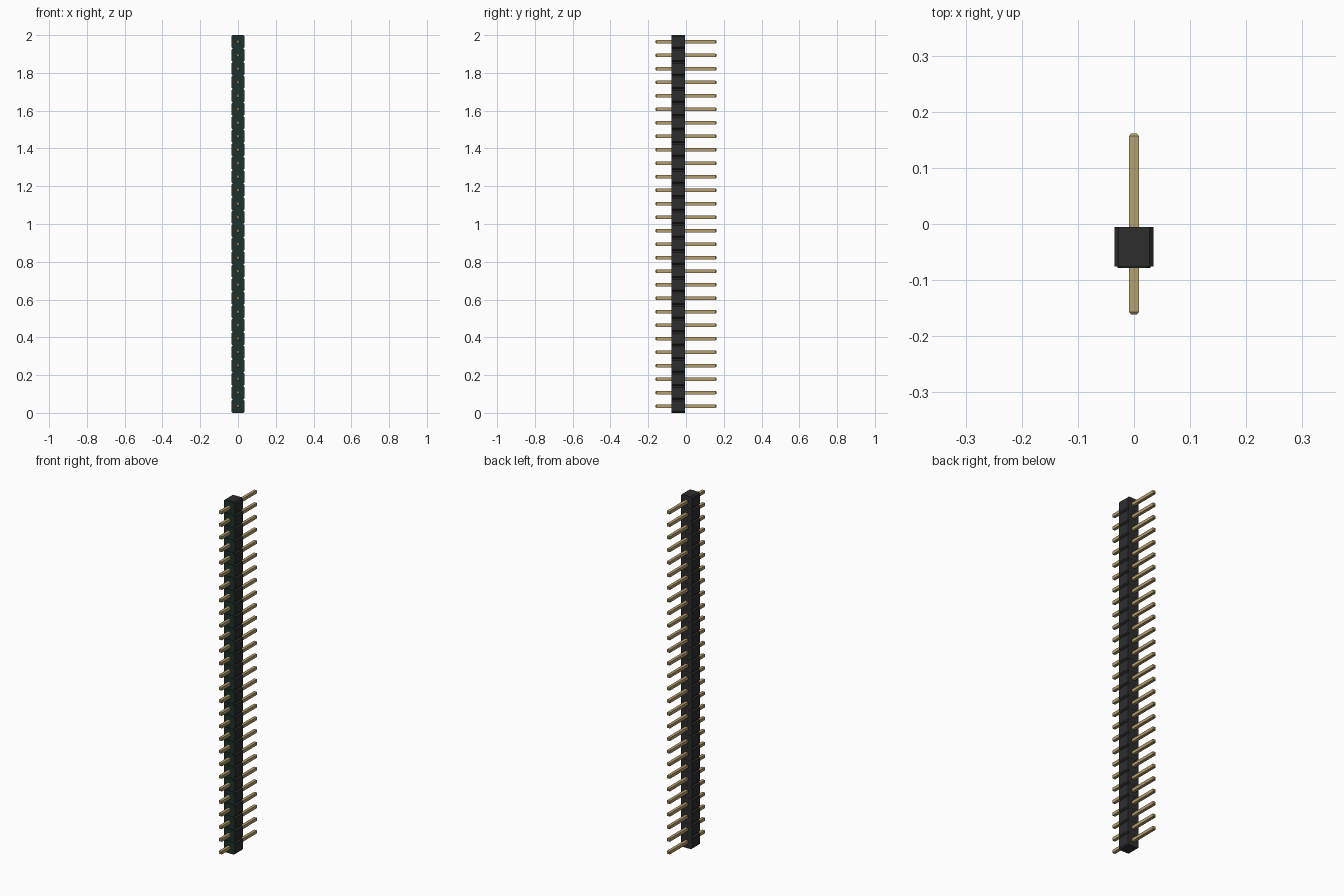
import bpy
import bmesh
import math

cube = bpy.data.objects.get("Cube")
if cube:
    bpy.data.objects.remove(cube, do_unlink=True)

COUNT = 28
HALF = 0.0355                      # half height of one housing segment
PITCH = (2 - 2 * HALF) / (COUNT - 1)


def material(name, rgb):
    m = bpy.data.materials.new(name)
    m.use_nodes = True
    color = (*rgb, 1)
    m.diffuse_color = color
    m.node_tree.nodes["Principled BSDF"].inputs["Base Color"].default_value = color
    return m


black = material("black plastic", (0.027, 0.027, 0.027))
green = material("dark green face", (0.014, 0.031, 0.025))
gold = material("brass", (0.47, 0.35, 0.16))


def octagon(hx, hz, c):
    """Rectangle with chamfered corners, counter-clockwise in x, z."""
    return [(hx, -hz + c), (hx, hz - c), (hx - c, hz), (-hx + c, hz),
            (-hx, hz - c), (-hx, -hz + c), (-hx + c, -hz), (hx - c, -hz)]


def square(h):
    return [(h, -h), (h, h), (-h, h), (-h, -h)]


def loft(name, sections, mats):
    """Skin (y, outline) sections running from front to back."""
    bm = bmesh.new()
    rings = [[bm.verts.new((x, y, z)) for x, z in pts] for y, pts in sections]
    n = len(rings[0])
    for a, b in zip(rings, rings[1:]):
        for i in range(n):
            j = (i + 1) % n
            bm.faces.new((a[i], b[i], b[j], a[j]))
    bm.faces.new(rings[0])
    bm.faces.new(rings[-1][::-1])
    bmesh.ops.recalc_face_normals(bm, faces=bm.faces[:])
    # The front-facing faces take the last material
    for f in bm.faces:
        f.material_index = len(mats) - 1 if f.normal.y < -0.9 else 0
    mesh = bpy.data.meshes.new(name)
    bm.to_mesh(mesh)
    bm.free()
    for m in mats:
        mesh.materials.append(m)
    return mesh


# Chamfered housing block, raised front pad and square pin with tapered tips
housing = loft("housing", [(-0.076, octagon(0.035, HALF, 0.007)),
                           (-0.005, octagon(0.035, HALF, 0.007))], [black, green])
pad = loft("front_pad", [(-0.078, octagon(0.029, HALF - 0.003, 0.006)),
                         (-0.0755, octagon(0.029, HALF - 0.003, 0.006))], [green])
pin = loft("pin", [(-0.161, square(0.0055)), (-0.157, square(0.0085)),
                   (0.157, square(0.0085)), (0.161, square(0.0055))], [gold])

# Repeat every part up the strip
for i in range(COUNT):
    for mesh in (housing, pad, pin):
        ob = bpy.data.objects.new(f"{mesh.name}_{i + 1:02d}", mesh)
        ob.location.z = HALF + i * PITCH
        bpy.context.collection.objects.link(ob)
